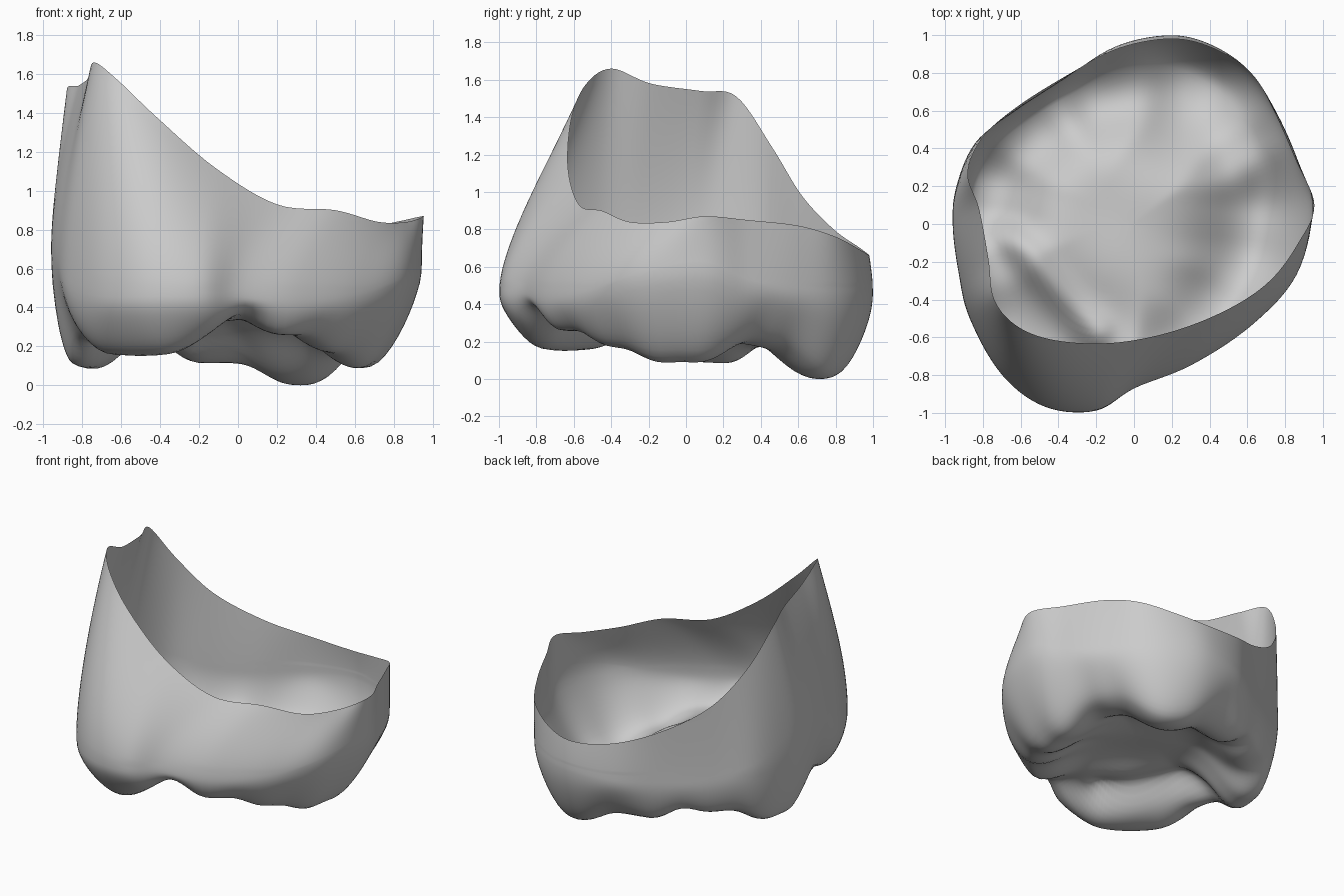
import bpy, bmesh, math
from mathutils import Vector

if "Cube" in bpy.data.objects:
    bpy.data.objects.remove(bpy.data.objects["Cube"])

# Stations around the crown: rim x,y,z | widest point x,y,z | inner end of the rounded shoulder (fraction)
STATIONS = [
    (.955, .10, .87, .945, .08, .62, .68),
    (.86, .33, .85, .87, .33, .52, .75),
    (.74, .60, .82, .76, .58, .47, .80),
    (.62, .80, .76, .62, .80, .45, .82),
    (.42, .93, .69, .43, .94, .45, .82),
    (.20, .98, .66, .20, 1.0, .45, .84),
    (-.08, .93, .70, -.10, .94, .43, .87),
    (-.35, .79, .80, -.38, .76, .42, .90),
    (-.62, .62, .98, -.64, .59, .45, .91),
    (-.80, .46, 1.24, -.84, .43, .55, .90),
    (-.88, .27, 1.51, -.94, .20, .68, .90),
    (-.82, .08, 1.54, -.96, .00, .70, .88),
    (-.77, -.19, 1.58, -.93, -.25, .65, .85),
    (-.74, -.40, 1.66, -.87, -.50, .50, .82),
    (-.62, -.54, 1.57, -.70, -.80, .45, .80),
    (-.42, -.615, 1.38, -.47, -.97, .45, .80),
    (-.12, -.63, 1.12, -.20, -.99, .45, .80),
    (.20, -.57, .93, .00, -.87, .45, .85),
    (.50, -.45, .90, .30, -.75, .42, .87),
    (.72, -.30, .84, .62, -.54, .45, .78),
    (.87, -.10, .84, .86, -.27, .55, .70),
]
# Cusps and marginal ridges: start, end, depth below the floor, width
RIDGES = [((-.64, -.54), (-.36, -.70), .215, .30), ((.62, -.10), (.64, .04), .28, .29),
          ((.30, .71), (.32, .71), .37, .34), ((-.77, .10), (-.75, .20), .28, .25),
          ((-.75, .22), (-.50, .47), .19, .21), ((-.50, .47), (-.20, .66), .16, .22),
          ((-.20, .66), (.20, .74), .25, .23), ((.36, .70), (.72, .10), .20, .26),
          ((.62, -.15), (.47, -.38), .20, .24), ((.47, -.38), (.22, -.66), .11, .20),
          ((-.78, .10), (-.65, -.50), .14, .18)]
# Grooves on the biting side: start, end, height, width
GROOVES = [((-.66, -.06), (-.20, -.58), .08, .08), ((-.20, -.58), (.05, -.78), .05, .13),
           ((.6, .32), (.85, .44), .03, .09)]
SUB, WALL, SHOULDER, FLOOR = 7, 22, 12, 24


def station(i, t):
    """Closed Catmull-Rom interpolation through the stations."""
    n = len(STATIONS)
    a, b, c, d = (STATIONS[(i + k) % n] for k in (-1, 0, 1, 2))
    return [.5 * (2*q + (r - p)*t + (2*p - 5*q + 4*r - s)*t*t + (3*q - p - 3*r + s)*t**3)
            for p, q, r, s in zip(a, b, c, d)]


def falloff(p, s, e, w, power):
    s, e = Vector(s), Vector(e)
    t = max(0, min(1, (p - s).dot(e - s) / (e - s).length_squared))
    return math.exp(-((p - s.lerp(e, t)).length / w)**power)


def biting_height(x, y):
    p = Vector((x, y))
    # soft maximum of the ridges, so that they merge without piling up
    drop = sum((d * falloff(p, s, e, w, 2.2))**6 for s, e, d, w in RIDGES)**(1/6)
    z = .36 - drop + sum(h * falloff(p, s, e, w, 2) for s, e, h, w in GROOVES)
    # gentle irregularity of the enamel
    return z + .008 * math.sin(9*x + 4*y) * math.sin(8*y - 3*x)


def section(s):
    """Profile from the open rim, over the belly and shoulder, towards the centre."""
    rim, belly, rho = Vector(s[:3]), Vector(s[3:6]), s[6]
    ctrl = Vector((belly.x, belly.y, belly.z + .38 * (rim.z - belly.z)))
    pts = []
    for k in range(WALL + 1):
        t = k / WALL
        pts.append(rim*(1-t)**2 + ctrl*2*t*(1-t) + belly*t*t)
    for k in range(1, SHOULDER + 1):
        u = math.cos(.5 * math.pi * k / SHOULDER)
        f = rho + (1 - rho) * u
        x, y = belly.x * f, belly.y * f
        h = biting_height(x, y)
        pts.append(Vector((x, y, h + (belly.z - h) * (1 - math.sqrt(max(0, 1 - u*u))))))
    for k in range(1, FLOOR):
        f = rho * (1 - k / FLOOR)
        x, y = belly.x * f, belly.y * f
        pts.append(Vector((x, y, biting_height(x, y))))
    return pts


# Open crown shell
bm = bmesh.new()
cols = [[bm.verts.new(p) for p in section(station(i, k / SUB))]
        for i in range(len(STATIONS)) for k in range(SUB)]
centre = bm.verts.new((0, 0, biting_height(0, 0)))
for a, b in zip(cols, cols[1:] + cols[:1]):
    for k in range(len(a) - 1):
        bm.faces.new((a[k], a[k+1], b[k+1], b[k]))
    bm.faces.new((a[-1], centre, b[-1]))

# Soften the biting side, then stand it on the ground
low = [v for v in bm.verts if v.co.z < .5 and not v.is_boundary]
for _ in range(3):
    bmesh.ops.smooth_vert(bm, verts=low, factor=.4, use_axis_x=True, use_axis_y=True, use_axis_z=True)
drop = min(v.co.z for v in bm.verts)
for v in bm.verts:
    v.co.z -= drop * max(0, min(1, (.8 - v.co.z) / .6))
bmesh.ops.recalc_face_normals(bm, faces=bm.faces)
bottom = min(bm.faces, key=lambda f: f.calc_center_median().z)
if bottom.normal.z > 0:
    bmesh.ops.reverse_faces(bm, faces=bm.faces)
for f in bm.faces:
    f.smooth = True
mesh = bpy.data.meshes.new("crown_shell")
bm.to_mesh(mesh)
bm.free()
obj = bpy.data.objects.new("crown_shell", mesh)
bpy.context.collection.objects.link(obj)
